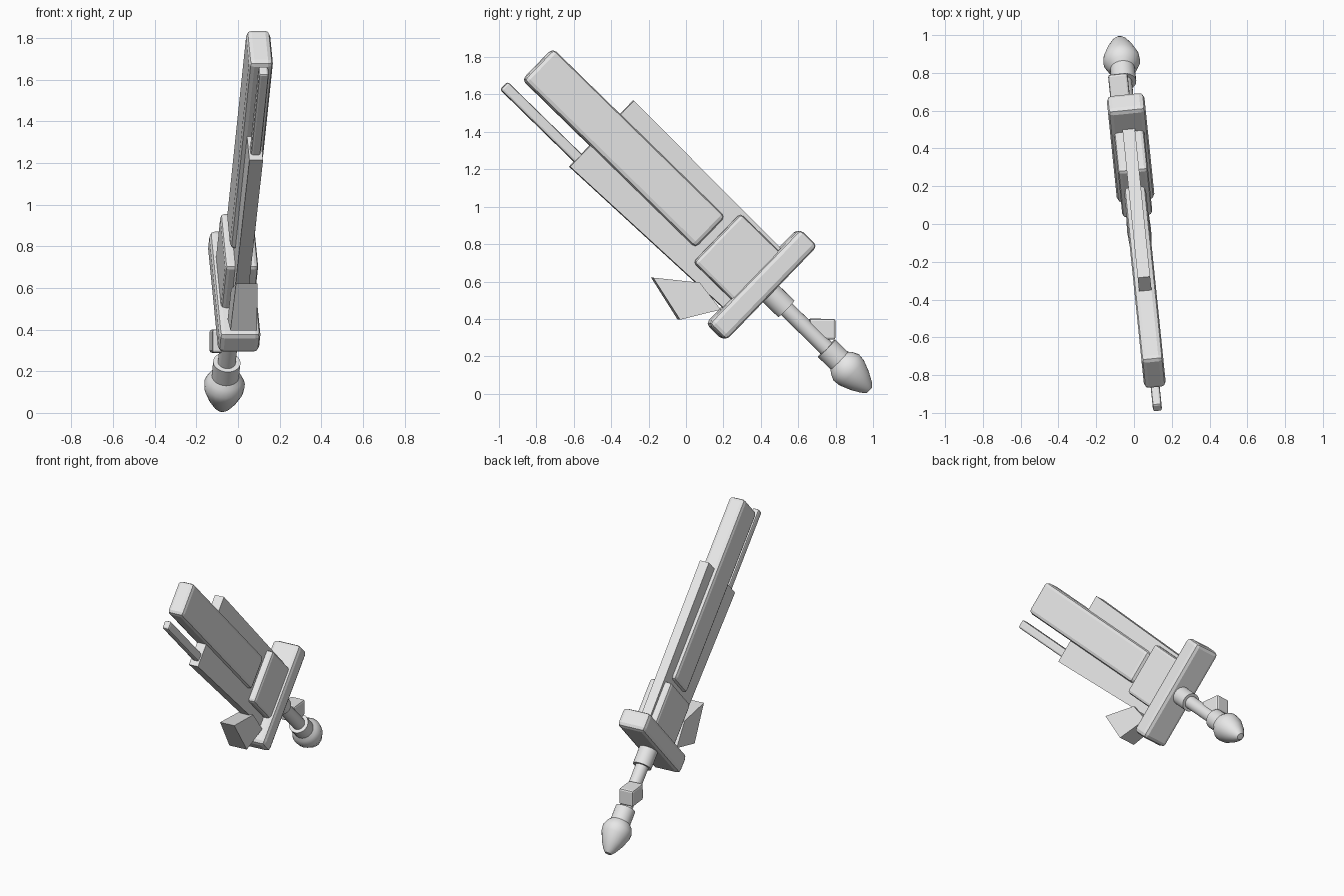
import bpy, bmesh, math
from mathutils import Matrix

old = bpy.data.objects.get("Cube")
if old:
    bpy.data.objects.remove(old, do_unlink=True)

# Single flat colour
grey = bpy.data.materials.new("light_grey")
grey.use_nodes = True
colour = (0.8, 0.8, 0.8, 1)
grey.diffuse_color = colour
grey.node_tree.nodes["Principled BSDF"].inputs["Base Color"].default_value = colour

# Sword frame: x = thickness, y = width, z = along the blade, origin in the guard
POSE = (Matrix.Translation((-0.018, 0.404, 0.583))
        @ Matrix.Rotation(math.radians(5.87), 4, 'Z')
        @ Matrix.Rotation(math.radians(45.8), 4, 'X'))


def finish(name, bm, bevel=0, smooth=False):
    bmesh.ops.recalc_face_normals(bm, faces=bm.faces)
    mesh = bpy.data.meshes.new(name)
    bm.to_mesh(mesh)
    bm.free()
    mesh.materials.append(grey)
    obj = bpy.data.objects.new(name, mesh)
    bpy.context.collection.objects.link(obj)
    obj.matrix_world = POSE
    if bevel:
        mod = obj.modifiers.new("Bevel", 'BEVEL')
        mod.width = bevel
        mod.segments = 2
    if smooth:
        bpy.ops.object.select_all(action='DESELECT')
        obj.select_set(True)
        bpy.context.view_layer.objects.active = obj
        bpy.ops.object.shade_smooth_by_angle(angle=math.radians(40))
    return obj


def prism(name, outline, half, bevel=0, centre=0):
    """Extrude an outline of (along, across) points; half may vary per point."""
    bm = bmesh.new()
    halves = half if isinstance(half, (list, tuple)) else [half] * len(outline)
    sides = [[bm.verts.new((centre + sign * h, t, s))
              for (s, t), h in zip(outline, halves)] for sign in (-1, 1)]
    n = len(outline)
    for ring in sides:
        bm.faces.new(ring)
    for i in range(n):
        j = (i + 1) % n
        bm.faces.new((sides[0][i], sides[0][j], sides[1][j], sides[1][i]))
    return finish(name, bm, bevel)


def box(name, s0, s1, t0, t1, half, bevel=0):
    return prism(name, [(s0, t0), (s1, t0), (s1, t1), (s0, t1)], half, bevel)


def lathe(name, profile, steps=24):
    """Spin (along, radius) points about the sword axis."""
    bm = bmesh.new()
    verts = [bm.verts.new((r, 0, s)) for s, r in profile]
    edges = [bm.edges.new(pair) for pair in zip(verts, verts[1:])]
    bmesh.ops.spin(bm, geom=verts + edges, axis=(0, 0, 1), cent=(0, 0, 0),
                   angle=math.tau, steps=steps)
    bmesh.ops.remove_doubles(bm, verts=bm.verts, dist=1e-5)
    return finish(name, bm, smooth=True)


def cylinder(name, s0, s1, r):
    return lathe(name, [(s0, 0), (s0, r), (s1, r), (s1, 0)])


# Blade and its plates
box("blade", 0.395, 1.685, -0.11, 0.122, 0.058, 0.025)
prism("blade_plate", [(0.05, -0.232), (1.18, -0.267), (1.18, 0.225), (0.05, 0.209)], 0.033)
box("side_rod", 1.1, 1.735, -0.232, -0.174, 0.024, 0.012)

# Guard, blade block and flared fin
box("guard", -0.066, 0.066, -0.353, 0.353, 0.1, 0.027)
box("blade_block", 0.04, 0.35, -0.173, 0.19, 0.08, 0.02)
prism("guard_fin", [(0.448, -0.383), (0.249, -0.227), (0.068, -0.252), (0.188, -0.444)],
      [0.052, 0.05, 0.055, 0.064])

# Handle
cylinder("grip", -0.55, 0, 0.043)
cylinder("upper_collar", -0.185, -0.05, 0.062)
cylinder("lower_collar", -0.588, -0.487, 0.066)
prism("grip_stud", [(-0.311, 0.049), (-0.411, 0.145), (-0.489, 0.065), (-0.389, -0.032)],
      0.052, 0.012, centre=-0.028)
lathe("pommel", [(-0.575, 0), (-0.575, 0.06), (-0.6, 0.082), (-0.635, 0.098), (-0.675, 0.094),
                 (-0.735, 0.07), (-0.785, 0.042), (-0.808, 0.022), (-0.81, 0)])
